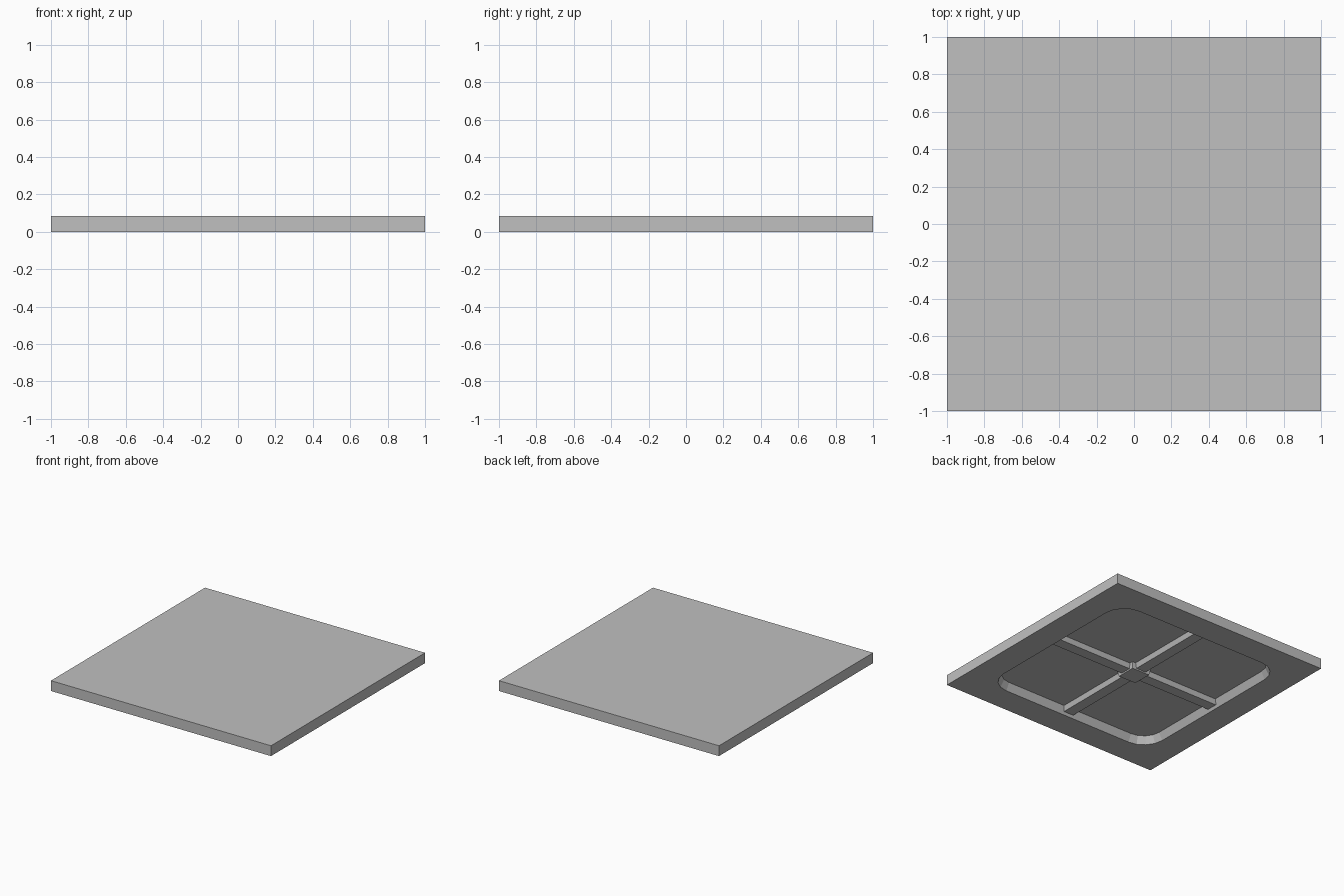
import bpy, bmesh
from math import cos, sin, pi

cube = bpy.data.objects.get("Cube")
if cube:
    bpy.data.objects.remove(cube, do_unlink=True)

HEIGHT = 0.085      # slab thickness
DEPTH = 0.06        # depth of the recess underneath

grey = bpy.data.materials.new("plain grey")
grey.use_nodes = True
colour = (0.53, 0.53, 0.53, 1)
grey.diffuse_color = colour
grey.node_tree.nodes["Principled BSDF"].inputs["Base Color"].default_value = colour


def rounded_loop(hx, hy, radius, z, steps):
    """Corner points of a rectangle with rounded corners."""
    points = []
    for k, (sx, sy) in enumerate(((1, 1), (-1, 1), (-1, -1), (1, -1))):
        for i in range(steps + 1):
            angle = pi / 2 * (k + i / steps) if steps else 0
            points.append((sx * (hx - radius) + radius * cos(angle),
                           sy * (hy - radius) + radius * sin(angle), z))
    return points


def loft(name, bottom, top):
    """Closed solid between two matching loops."""
    bm = bmesh.new()
    low = [bm.verts.new(p) for p in bottom]
    high = [bm.verts.new(p) for p in top]
    bm.faces.new(low[::-1])
    bm.faces.new(high)
    for i in range(len(low)):
        j = (i + 1) % len(low)
        bm.faces.new((low[i], low[j], high[j], high[i]))
    bmesh.ops.recalc_face_normals(bm, faces=bm.faces)
    mesh = bpy.data.meshes.new(name)
    bm.to_mesh(mesh)
    bm.free()
    mesh.materials.append(grey)
    obj = bpy.data.objects.new(name, mesh)
    bpy.context.collection.objects.link(obj)
    return obj


def box_loop(hx, hy, z):
    return rounded_loop(hx, hy, 0, z, 0)


# Square slab
slab = loft("slab", box_loop(1, 1, 0), box_loop(1, 1, HEIGHT))

# Rounded recess with sloping walls, cut from below
cutter = loft("recess_cutter",
              rounded_loop(0.79, 0.79, 0.19, -DEPTH / 3, 4),
              rounded_loop(0.75, 0.75, 0.15, DEPTH, 4))
cutter.hide_render = True
cut = slab.modifiers.new("recess", "BOOLEAN")
cut.operation = "DIFFERENCE"
cut.solver = "EXACT"
cut.object = cutter
bpy.context.view_layer.objects.active = slab
slab.select_set(True)
bpy.ops.object.modifier_apply(modifier=cut.name)
bpy.data.objects.remove(cutter, do_unlink=True)

# Crossed stiffening ribs with sloping sides
ROOT = DEPTH + 0.005
loft("cross_rib", box_loop(0.766, 0.045, 0.02), box_loop(0.766, 0.06, ROOT))
loft("long_rib", box_loop(0.045, 0.766, 0.02), box_loop(0.06, 0.766, ROOT))

# Raised pad where the ribs meet
loft("centre_pad", box_loop(0.08, 0.08, 0.01), box_loop(0.09, 0.09, ROOT))
